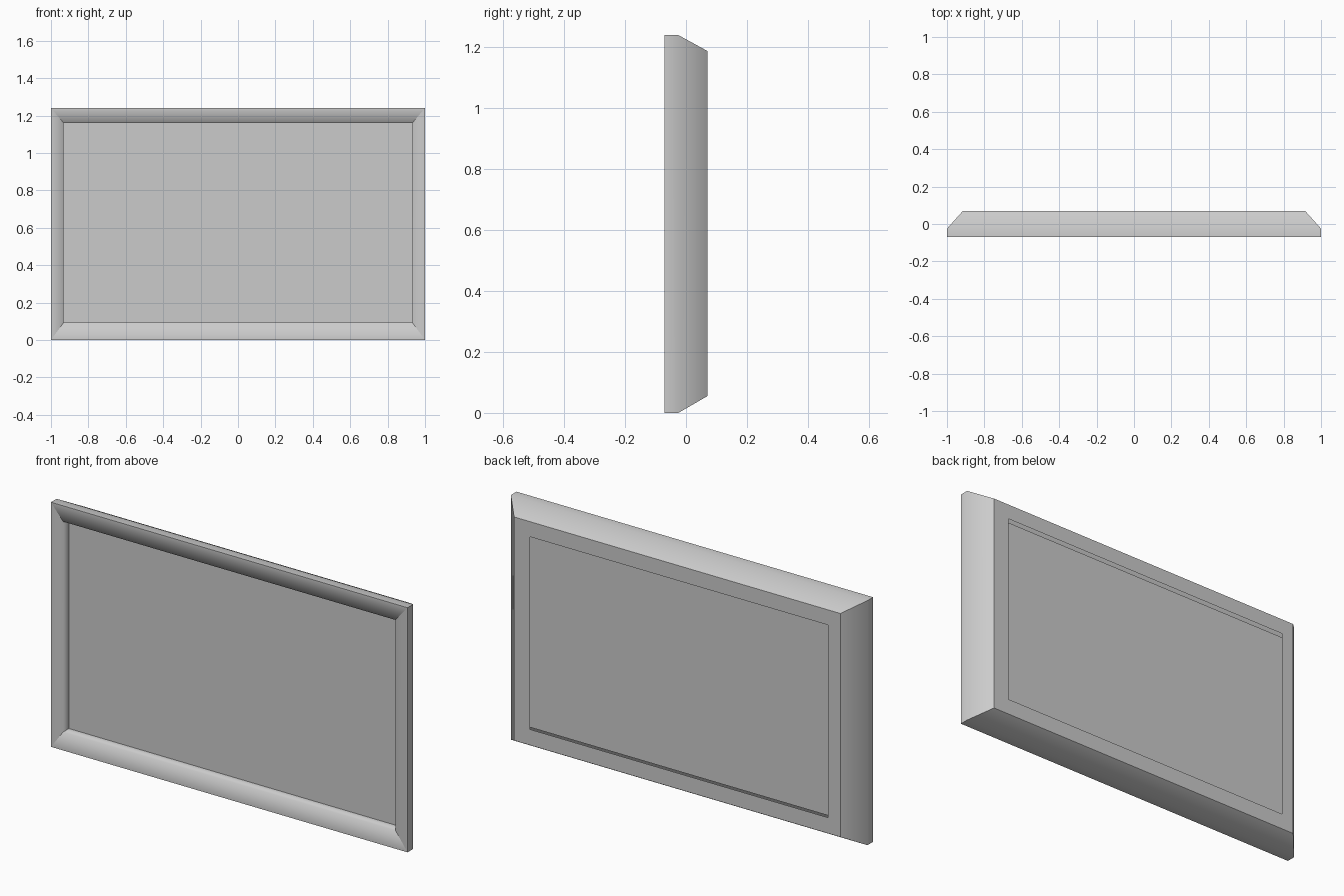
import bpy, bmesh

if "Cube" in bpy.data.objects:
    bpy.data.objects.remove(bpy.data.objects["Cube"])

H = 1.24


def rect(x0, x1, z0, z1, y):
    """Rectangle loop in a plane facing the front."""
    return [(x0, y, z0), (x1, y, z0), (x1, y, z1), (x0, y, z1)]


def build(name, loops, cap=False, soft=()):
    """Loft rectangle loops; soft lists loop indices whose edges shade smoothly."""
    bm = bmesh.new()
    rings = [[bm.verts.new(p) for p in loop] for loop in loops]
    for a, b in zip(rings, rings[1:]):
        for i in range(4):
            j = (i + 1) % 4
            bm.faces.new((a[i], b[i], b[j], a[j]))
    if cap:
        bm.faces.new(rings[0])
    for f in bm.faces:
        f.smooth = True
    soft_edges = {frozenset((rings[k][i], rings[k][(i + 1) % 4])) for k in soft for i in range(4)}
    for e in bm.edges:
        e.smooth = frozenset(e.verts) in soft_edges
    mesh = bpy.data.meshes.new(name)
    bm.to_mesh(mesh)
    bm.free()
    obj = bpy.data.objects.new(name, mesh)
    bpy.context.collection.objects.link(obj)
    return obj


# Key outlines
front_recess = rect(-0.932, 0.932, 0.093, 1.16, -0.023)
front_opening = rect(-0.932, 0.932, 0.093, 1.16, -0.07)
front_outer = rect(-1, 1, 0, H, -0.07)
side_rear = rect(-1, 1, 0, H, -0.025)
back_outer = rect(-0.915, 0.915, 0.055, 1.188, 0.07)
back_opening = rect(-0.846, 0.827, 0.135, 1.111, 0.07)

# Thin hollow frame: front recess, chamfered rear, open back
build("frame", [front_recess, front_opening, front_outer, side_rear, back_outer,
                back_opening], soft=(1, 3))

# Recessed front panel, its rear visible through the back opening
build("front_panel", [front_recess], cap=True)
